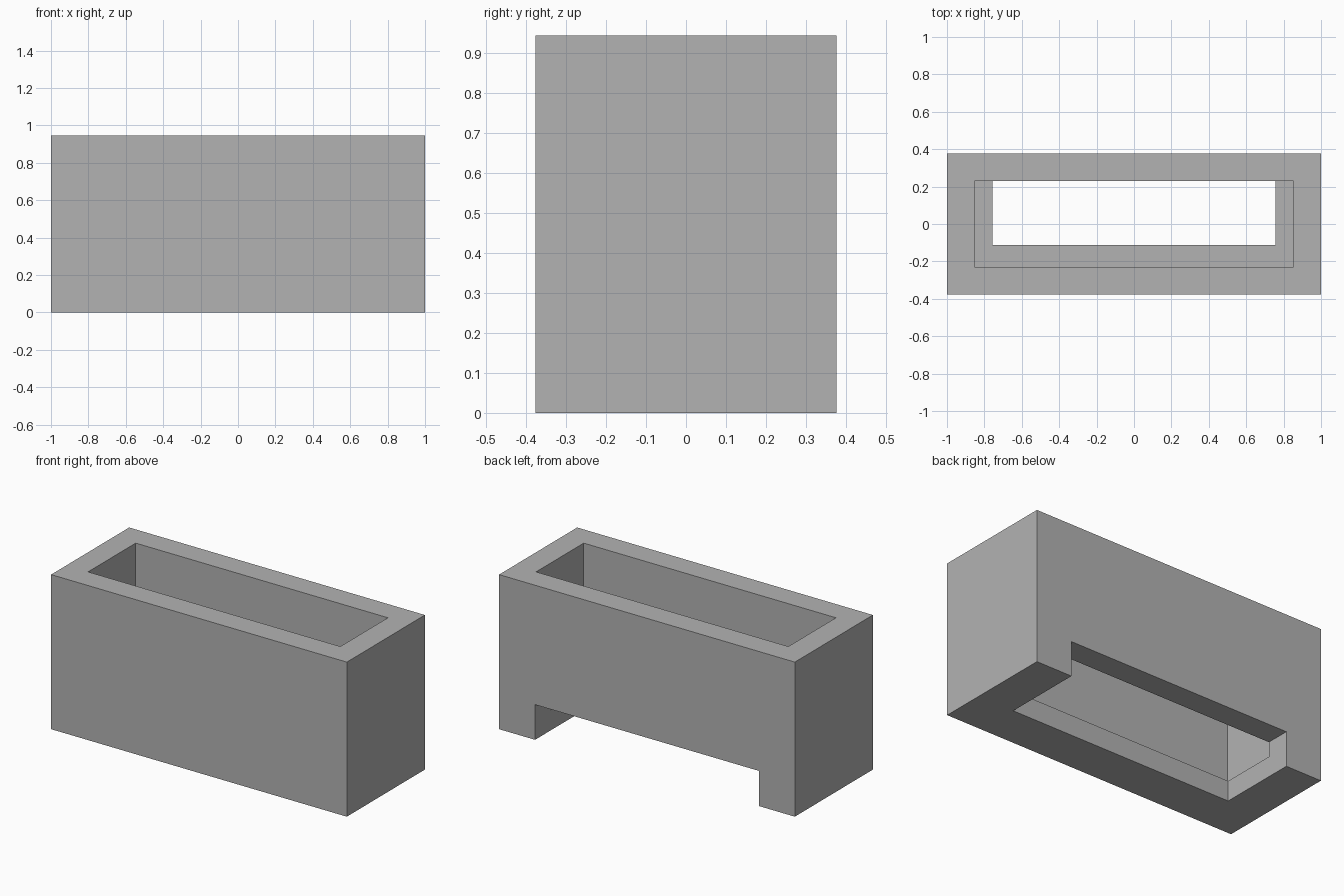
import bpy

default = bpy.data.objects.get("Cube")
if default:
    bpy.data.objects.remove(default, do_unlink=True)

# Overall sizes
HALF_LENGTH, HALF_DEPTH, HEIGHT = 1.0, 0.377, 0.945
WALL = 0.147
FLOOR = 0.124          # thickness of the ledge around the bottom opening
NOTCH_HEIGHT = 0.215
EXTRA = 0.2            # how far cutters reach past the outside

grey = bpy.data.materials.new("plain grey")
grey.use_nodes = True
colour = (0.45, 0.45, 0.45, 1)
grey.diffuse_color = colour
grey.node_tree.nodes["Principled BSDF"].inputs["Base Color"].default_value = colour


def box(name, low, high):
    """Axis-aligned box between two corners."""
    bpy.ops.mesh.primitive_cube_add(size=1)
    obj = bpy.context.object
    obj.name = obj.data.name = name
    for v in obj.data.vertices:
        v.co = [high[i] if v.co[i] > 0 else low[i] for i in range(3)]
    obj.data.materials.append(grey)
    return obj


# Outer block
body = box("trough_body", (-HALF_LENGTH, -HALF_DEPTH, 0),
           (HALF_LENGTH, HALF_DEPTH, HEIGHT))

# Deep cavity, open at the top
inner_x, inner_y = HALF_LENGTH - WALL, HALF_DEPTH - WALL
cavity = box("cavity_cutter", (-inner_x, -inner_y, FLOOR),
             (inner_x, inner_y, HEIGHT + EXTRA))

# Bottom opening that runs out through the back wall
notch = box("back_notch_cutter", (-0.757, -0.112, -EXTRA),
            (0.757, HALF_DEPTH + EXTRA, NOTCH_HEIGHT))

# Cut both openings, then drop the cutters
bpy.ops.object.select_all(action="DESELECT")
bpy.context.view_layer.objects.active = body
body.select_set(True)
for cutter in (cavity, notch):
    cutter.hide_render = True
    cut = body.modifiers.new(cutter.name, "BOOLEAN")
    cut.operation = "DIFFERENCE"
    cut.solver = "EXACT"
    cut.object = cutter
    bpy.ops.object.modifier_apply(modifier=cut.name)
    bpy.data.objects.remove(cutter, do_unlink=True)
